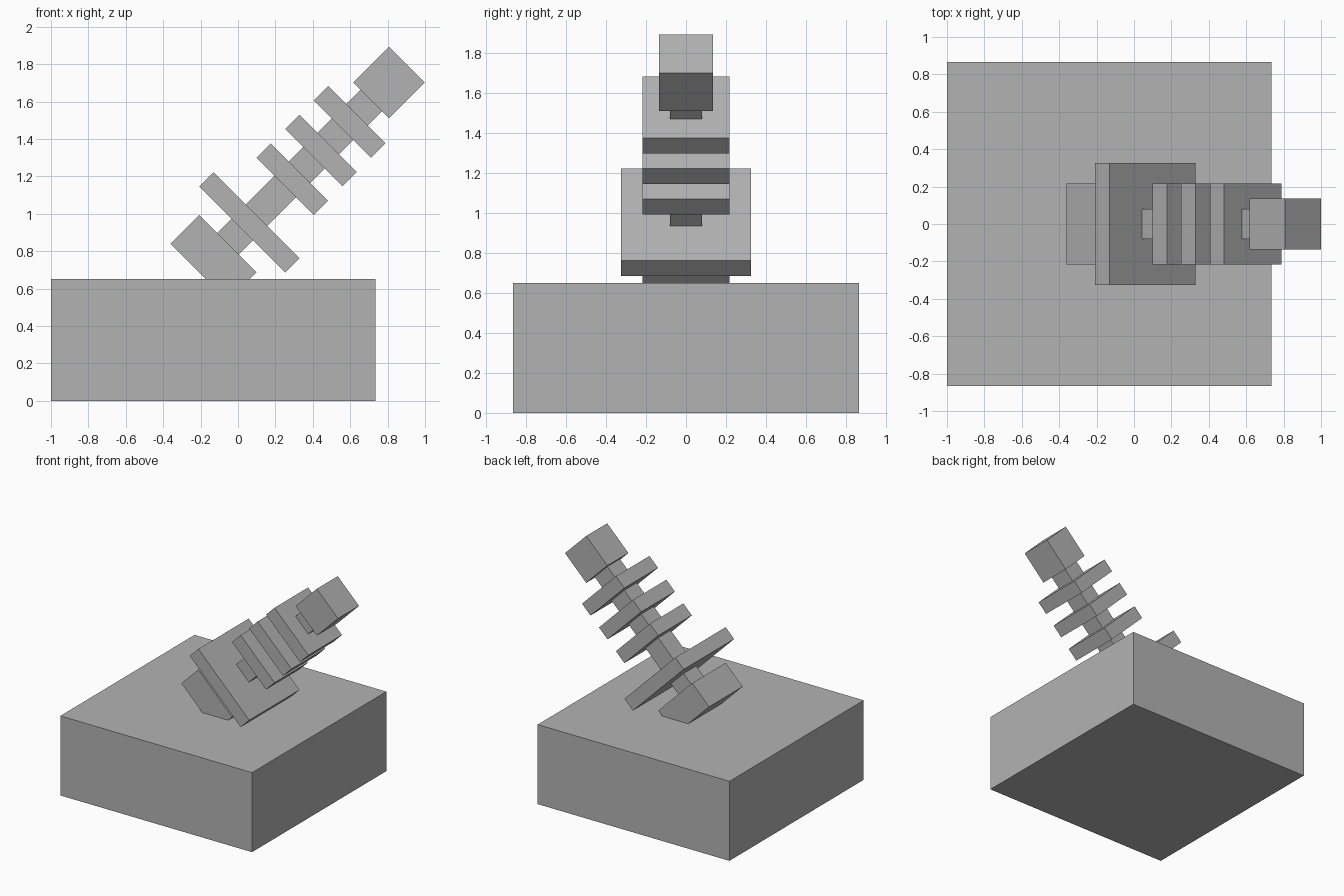
import bpy
import math
from mathutils import Vector

cube = bpy.data.objects.get("Cube")
if cube:
    bpy.data.objects.remove(cube, do_unlink=True)

U = 0.0542                                   # module all parts are sized by
TILT = math.radians(45)
AXIS = Vector((math.sin(TILT), 0, math.cos(TILT)))
TIP = Vector((0.808, 0, 1.702))              # centre of the end block

grey = bpy.data.materials.new("plain grey")
grey.use_nodes = True
colour = (0.45, 0.45, 0.45, 1)
grey.diffuse_color = colour
grey.node_tree.nodes["Principled BSDF"].inputs["Base Color"].default_value = colour


def block(name, centre, size, tilt=0.0):
    bpy.ops.mesh.primitive_cube_add(size=1, location=centre, rotation=(0, tilt, 0))
    ob = bpy.context.object
    ob.name = name
    ob.scale = size
    bpy.ops.object.transform_apply(location=False, rotation=False, scale=True)
    ob.data.materials.append(grey)
    return ob


def on_lever(name, start, width, length):
    """Square block on the tilted axis; start and length in modules from its foot."""
    centre = TIP + AXIS * U * (start + length / 2 - 27.0)
    return block(name, centre, (width * U, width * U, length * U), TILT)


# Base box
block("base", (-1 + 16 * U, 0, 6 * U), (32 * U, 32 * U, 12 * U))

# Tilted lever: foot, guard, rings and end block threaded on a square shaft
on_lever("foot_block", 0.5, 8, 4)
on_lever("shaft", 2.5, 3, 24)
on_lever("guard_plate", 6.5, 12, 2)
for i in range(3):
    on_lever(f"grip_ring_{i + 1}", 12.5 + 4 * i, 8, 2)
on_lever("end_block", 24.5, 5, 5)
